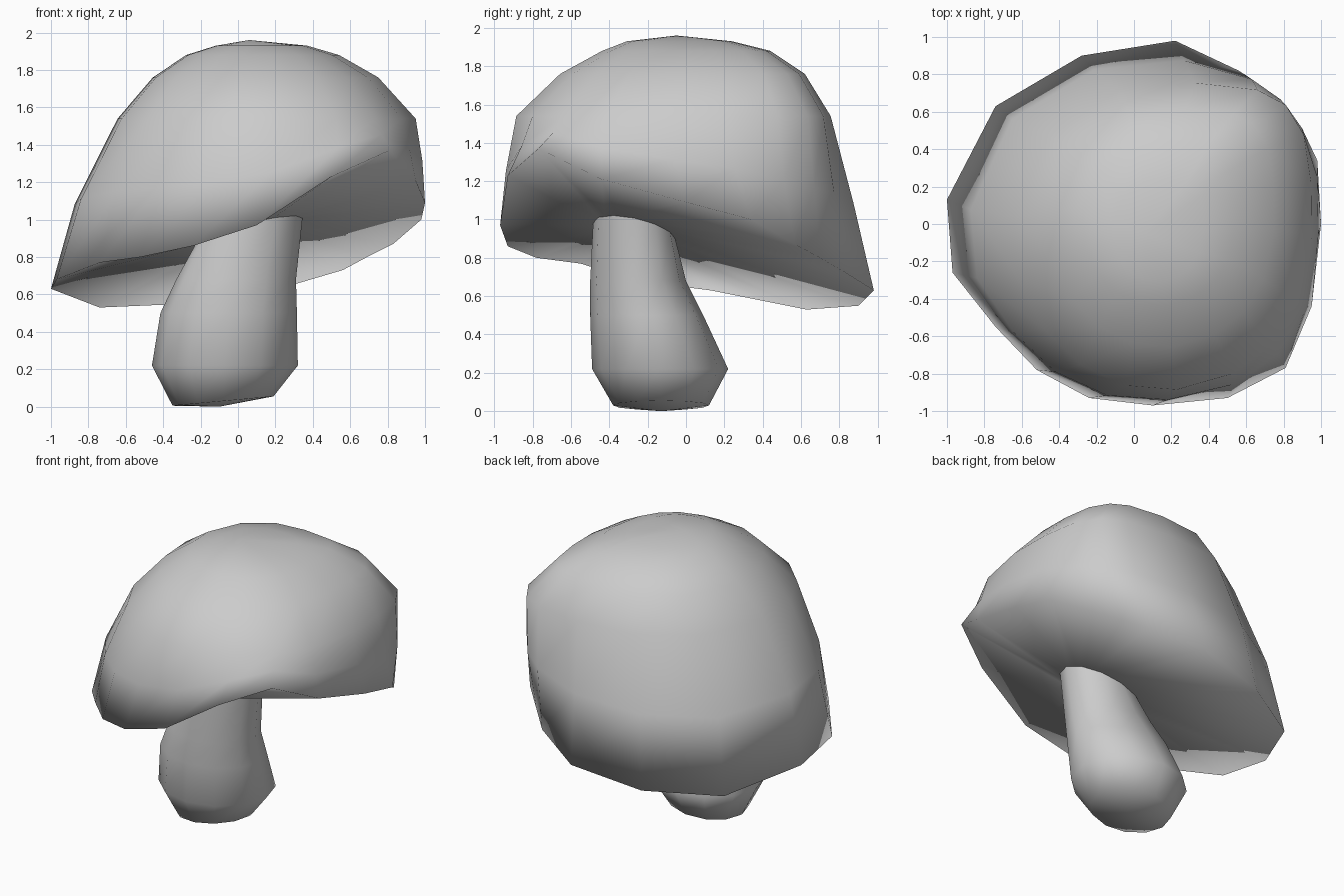
import bpy, bmesh
from math import cos, sin, pi

if "Cube" in bpy.data.objects:
    bpy.data.objects.remove(bpy.data.objects["Cube"])


def lerp_table(table, z):
    """Interpolate rows (z, values...) at height z."""
    z = min(max(z, table[0][0]), table[-1][0])
    for a, b in zip(table, table[1:]):
        if z <= b[0]:
            t = (z - a[0]) / (b[0] - a[0])
            return [p + (q - p) * t for p, q in zip(a[1:], b[1:])]


def loft(name, rings, start, end):
    """Skin closed rings of points and close both ends with a fan to a point."""
    bm = bmesh.new()
    loops = [[bm.verts.new(p) for p in ring] for ring in rings]
    n = len(loops[0])
    for a, b in zip(loops, loops[1:]):
        for i in range(n):
            j = (i + 1) % n
            bm.faces.new((a[i], a[j], b[j], b[i]))
    for loop, tip in ((loops[0], start), (loops[-1], end)):
        if tip:
            v = bm.verts.new(tip)
            for i in range(n):
                bm.faces.new((v, loop[i], loop[(i + 1) % n]))
    bmesh.ops.recalc_face_normals(bm, faces=bm.faces[:])
    for f in bm.faces:
        f.smooth = True
    me = bpy.data.meshes.new(name)
    bm.to_mesh(me)
    bm.free()
    ob = bpy.data.objects.new(name, me)
    bpy.context.collection.objects.link(ob)
    return ob


# Wavy cap rim: x, y, z
rim = [(-1, .13, .63), (-.97, -.26, .68), (-.74, -.55, .77),
       (-.52, -.78, .80), (-.24, -.93, .86), (.10, -.97, .97),
       (.50, -.93, 1.23), (.81, -.77, 1.37), (.95, -.44, 1.21),
       (1, 0, 1.09), (.98, .34, 1.0), (.83, .57, .87),
       (.69, .70, .80), (.56, .82, .73), (.22, .98, .63),
       (-.28, .90, .55), (-.74, .63, .53)]

# Cap extents by height: z, x min, x max, y min, y max
extent = [(.6, -1, 1, -.98, .98), (1.15, -.86, 1, -.96, .86),
          (1.38, -.74, .98, -.93, .80), (1.54, -.65, .95, -.89, .755),
          (1.76, -.46, .75, -.66, .62), (1.88, -.28, .54, -.44, .44),
          (1.93, -.12, .37, -.31, .24), (1.96, .06, .06, -.05, -.05)]


def cap_point(x, y, z, rounding):
    """Rim direction mapped to the cap outline at z; back right is squarer."""
    x0, x1, y0, y1 = lerp_table(extent, z)
    y /= .98
    p = 4.5 if x > 0 and y > 0 else 2
    norm = (abs(x) ** p + abs(y) ** p) ** (1 / p)
    k = 1 + (1 / norm - 1) * rounding
    return ((x0 + x1) / 2 + (x1 - x0) / 2 * x * k,
            (y0 + y1) / 2 + (y1 - y0) / 2 * y * k, z)


def joint_z(x, y):
    """Tilted plane where the stem meets the underside."""
    return .94 + .24 * (x - .06) - .2 * (y + .27)


# Cap: underside running from the stem joint to the rim, then up over the dome
joint = [(.06 + .26 * x, -.27 + .2 * y) for x, y, z in rim]
rings = [[(x, y, joint_z(x, y)) for x, y in joint], rim]
for t, rounding in ((.5, .5), (1, .9)):
    rings.append([cap_point(x, y, z + (1.54 - z) * t, rounding) for x, y, z in rim])
for z in (1.76, 1.88, 1.93):
    rings.append([cap_point(x, y, z, .9) for x, y, _ in rim])
loft("cap", rings, (.06, -.27, .94), (.06, -.05, 1.96))

# Stem: z, centre x, centre y, half width, half depth
sections = [(.03, -.08, -.13, .27, .25), (.22, -.07, -.135, .39, .355),
            (.50, -.05, -.205, .365, .295), (.68, -.01, -.25, .32, .25),
            (0, .06, -.27, .285, .215)]
stem = []
for k, (z, cx, cy, rx, ry) in enumerate(sections):
    ring = []
    for i in range(12):
        a = 2 * pi * i / 12
        x, y = cx + rx * cos(a), cy + ry * sin(a)
        if k == 0:
            ring.append((x, y, z + .025 * cos(a)))
        else:
            ring.append((x, y, z or joint_z(x, y)))
    stem.append(ring)
loft("stem", stem, (-.1, -.13, .0), None)
